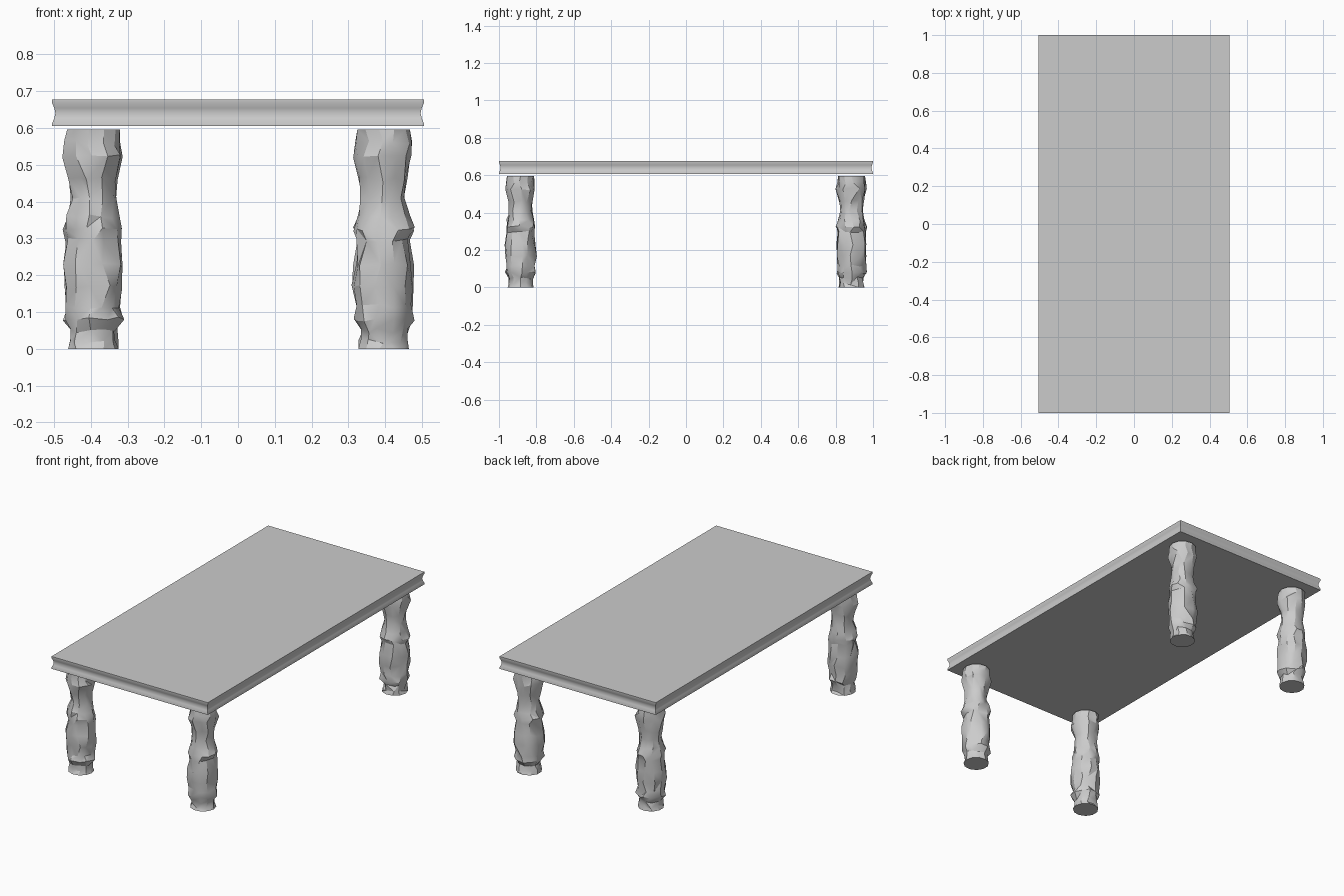
import bpy, bmesh, math, random
from mathutils import Vector

cube = bpy.data.objects.get("Cube")
if cube:
    bpy.data.objects.remove(cube, do_unlink=True)

random.seed(7)

grey = bpy.data.materials.new("plain grey")
grey.use_nodes = True
colour = (0.6, 0.6, 0.6, 1)
grey.diffuse_color = colour
grey.node_tree.nodes["Principled BSDF"].inputs["Base Color"].default_value = colour


def skin(name, rings, angle, triangulate=False):
    """Join a stack of closed rings and cap both ends."""
    bm = bmesh.new()
    loops = [[bm.verts.new(p) for p in ring] for ring in rings]
    n = len(loops[0])
    for low, high in zip(loops, loops[1:]):
        for i in range(n):
            j = (i + 1) % n
            if triangulate and random.random() < 0.5:
                bm.faces.new((low[i], low[j], high[i]))
                bm.faces.new((low[j], high[j], high[i]))
            elif triangulate:
                bm.faces.new((low[i], low[j], high[j]))
                bm.faces.new((low[i], high[j], high[i]))
            else:
                bm.faces.new((low[i], low[j], high[j], high[i]))
    bm.faces.new(loops[0][::-1])
    bm.faces.new(loops[-1])
    bmesh.ops.recalc_face_normals(bm, faces=bm.faces)
    mesh = bpy.data.meshes.new(name)
    bm.to_mesh(mesh)
    bm.free()
    mesh.materials.append(grey)
    obj = bpy.data.objects.new(name, mesh)
    bpy.context.collection.objects.link(obj)
    bpy.ops.object.select_all(action='DESELECT')
    obj.select_set(True)
    bpy.context.view_layer.objects.active = obj
    bpy.ops.object.shade_smooth_by_angle(angle=math.radians(angle))
    return obj


# Tabletop: rectangle with a shallow cove running round the edge
edge = [(0.605, 0), (0.612, 0), (0.626, 0.006), (0.64, 0.009),
        (0.654, 0.006), (0.668, 0), (0.677, 0)]
corners = [(-1, -1), (1, -1), (1, 1), (-1, 1)]
skin("tabletop", [[Vector((sx * (0.505 - d), sy * (1 - d), z)) for sx, sy in corners]
                  for z, d in edge], 35)

# Legs: turned baluster profile, roughly carved so each one is uneven
profile = [(0, 0.07), (0.02, 0.067), (0.05, 0.065), (0.08, 0.083), (0.115, 0.078),
           (0.17, 0.085), (0.23, 0.083), (0.295, 0.076), (0.325, 0.083),
           (0.36, 0.073), (0.41, 0.062), (0.46, 0.066), (0.525, 0.084),
           (0.56, 0.077), (0.595, 0.073)]
sides = 11


def leg(name, cx, cy):
    rings = []
    for k, (z, r) in enumerate(profile):
        end = k in (0, len(profile) - 1)
        ring = []
        for i in range(sides):
            a = math.tau * (i + (0 if end else random.uniform(-0.25, 0.25))) / sides
            rr = r * (1 if end else random.uniform(0.88, 1.04))
            dz = 0 if end else random.uniform(-0.007, 0.007)
            ring.append(Vector((cx + rr * math.cos(a), cy + rr * math.sin(a), z + dz)))
        rings.append(ring)
    skin(name, rings, 30, triangulate=True)


for depth, sy in (("front", -1), ("back", 1)):
    for side, sx in (("right", -1), ("left", 1)):
        leg(f"{depth}_{side}_leg", sx * 0.394, sy * 0.885)
